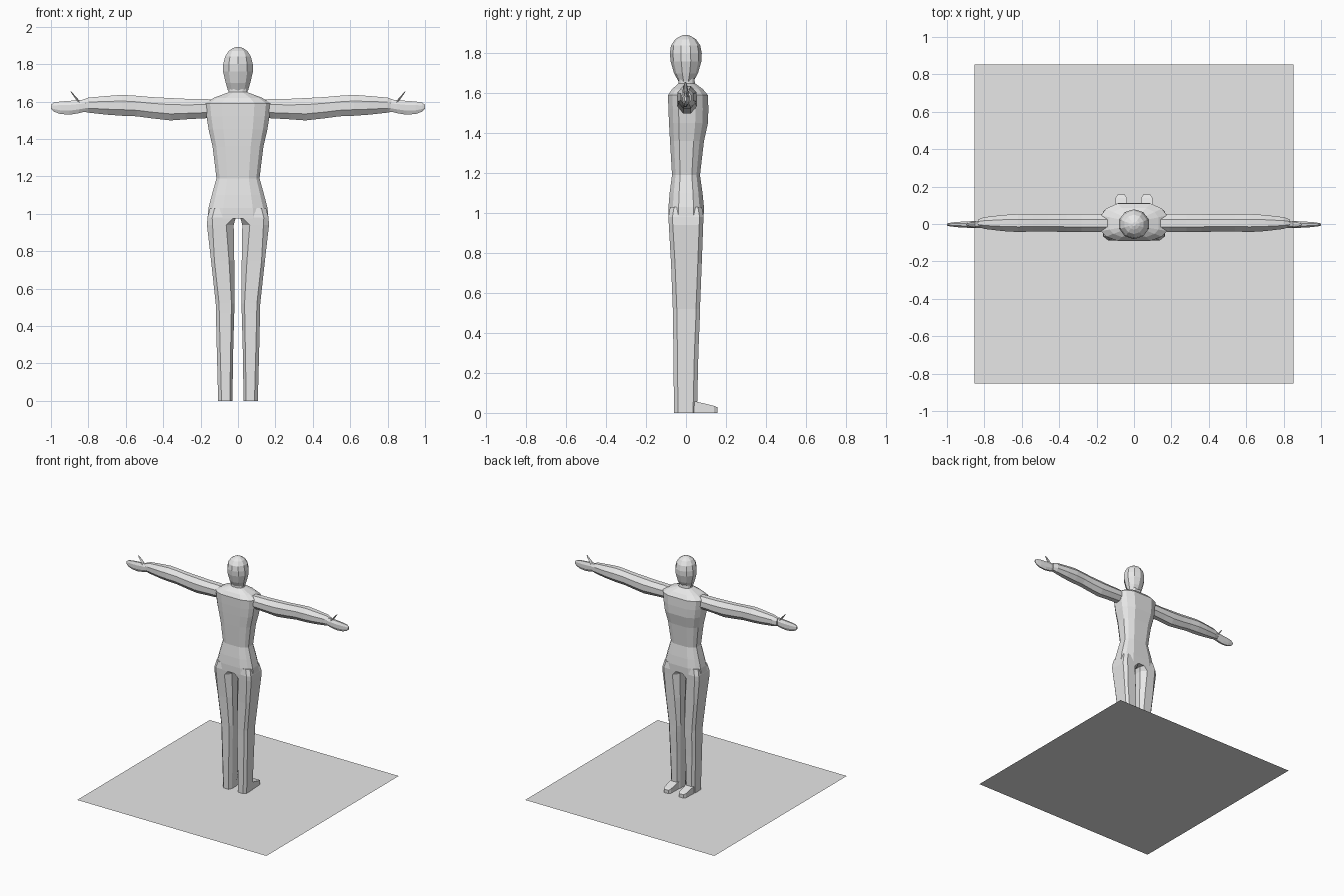
import bpy, bmesh, math

grey = bpy.data.materials.new("light grey")
grey.diffuse_color = (0.8, 0.8, 0.8, 1)


def finish(name, bm, mirror=False):
    me = bpy.data.meshes.new(name)
    bmesh.ops.recalc_face_normals(bm, faces=bm.faces)
    bm.to_mesh(me)
    bm.free()
    ob = bpy.data.objects.new(name, me)
    bpy.context.collection.objects.link(ob)
    me.materials.append(grey)
    if mirror:
        ob.modifiers.new("mirror", 'MIRROR').use_mirror_merge = False
    return ob


def loft(name, rings, mirror=False):
    """Skin a closed low-poly tube through rings of equal point count."""
    bm = bmesh.new()
    vs = [[bm.verts.new(p) for p in r] for r in rings]
    n = len(vs[0])
    for a, b in zip(vs, vs[1:]):
        for i in range(n):
            j = (i + 1) % n
            bm.faces.new((a[i], a[j], b[j], b[i]))
    bm.faces.new(vs[0])
    bm.faces.new(vs[-1])
    return finish(name, bm, mirror)


def body_ring(z, rx, yf, yb):
    quarter = [(1, .42), (.85, .75), (.5, 1)]
    front = [(x * rx, y * yf) for x, y in quarter]
    back = [(x * rx, y * yb) for x, y in quarter]
    pts = front + [(-x, y) for x, y in front[::-1]]
    pts += [(-x, y) for x, y in back] + back[::-1]
    return [(x, y, z) for x, y in pts]


def oval(n, c, u, v):
    """Ring of n points around c with half-axes u and v."""
    return [tuple(c[k] + u[k] * math.cos(t) + v[k] * math.sin(t) for k in range(3))
            for t in (2 * math.pi * (i + .5) / n for i in range(n))]


# Torso and neck (the figure faces +y)
loft("torso", [body_ring(*r) for r in [
    (.975, .163, .088, -.088), (1.03, .158, .09, -.088), (1.10, .14, .083, -.082),
    (1.19, .115, .07, -.07), (1.36, .136, .09, -.08), (1.45, .157, .11, -.085),
    (1.52, .168, .112, -.088), (1.59, .176, .11, -.09), (1.62, .13, .085, -.07),
    (1.65, .05, .045, -.037), (1.69, .048, .04, -.037)]])

# Head
loft("head", [oval(10, (0, y, z), (rx, 0, 0), (0, ry, 0)) for z, y, rx, ry in [
    (1.66, 0, .057, .038), (1.70, 0, .069, .060), (1.76, 0, .084, .077),
    (1.80, -.001, .083, .08), (1.84, -.002, .073, .073), (1.87, -.002, .053, .052),
    (1.885, -.002, .03, .028), (1.892, -.002, .01, .01)]])


# Legs: chamfered boxes, wider chamfer on the inside of the thigh
def leg_ring(z, xi, xo, yf, yb, ci, co=.018):
    return [(xo, yf - .02, z), (xo - co, yf, z), (xi + ci, yf, z), (xi, yf - .02 - ci * .5, z),
            (xi, yb + .02 + ci * .5, z), (xi + ci, yb, z), (xo - co, yb, z), (xo, yb + .02, z)]


loft("leg", [leg_ring(*r) for r in [
    (0, .03, .106, .055, -.06, .014), (.30, .025, .114, .062, -.063, .014),
    (.47, .02, .118, .069, -.065, .016), (.52, .018, .119, .07, -.066, .017),
    (.75, .02, .144, .079, -.075, .028), (.94, .023, .166, .086, -.086, .04, .03),
    (.98, .012, .163, .088, -.088, .012, .025), (1.03, .01, .15, .08, -.08, .012, .025)]], True)

# Feet
loft("foot", [[(.035 + c, y, 0), (.102 - c, y, 0), (.102 - c, y, h), (.035 + c, y, h)]
              for y, h, c in [(.03, .06, 0), (.055, .056, 0), (.14, .035, .003), (.157, .028, .014)]], True)

# Arms
loft("arm", [oval(8, (x, .005, z), (0, 0, rz * 1.06), (0, ry * 1.06, 0)) for x, z, rz, ry in [
    (.13, 1.562, .05, .05), (.19, 1.562, .053, .05), (.28, 1.560, .056, .05),
    (.36, 1.559, .061, .049), (.46, 1.567, .058, .046), (.54, 1.576, .056, .046),
    (.62, 1.580, .057, .049), (.70, 1.580, .051, .044), (.80, 1.581, .041, .032),
    (.835, 1.578, .031, .020)]], True)

# Hands, flat and held edge-on
loft("hand", [oval(8, (x, -.003, z), (0, 0, rz), (0, ry, 0)) for x, z, rz, ry in [
    (.81, 1.578, .032, .02), (.85, 1.573, .038, .021), (.90, 1.567, .040, .018),
    (.95, 1.567, .036, .015), (.985, 1.570, .026, .010), (1.0, 1.572, .012, .006)]], True)

# Thumbs
loft("thumb", [oval(6, (x, -.003, z), (r, 0, r * .6), (0, r, 0)) for x, z, r in [
    (.845, 1.59, .016), (.862, 1.615, .014), (.88, 1.637, .010), (.894, 1.655, .004)]], True)

# Thin square base sheet under the figure
bm = bmesh.new()
bm.faces.new([bm.verts.new((x * .853, y * .853, 0)) for x, y in [(-1, -1), (1, -1), (1, 1), (-1, 1)]])
base = finish("base_sheet", bm)
if base.data.polygons[0].normal.z < 0:
    base.data.flip_normals()
